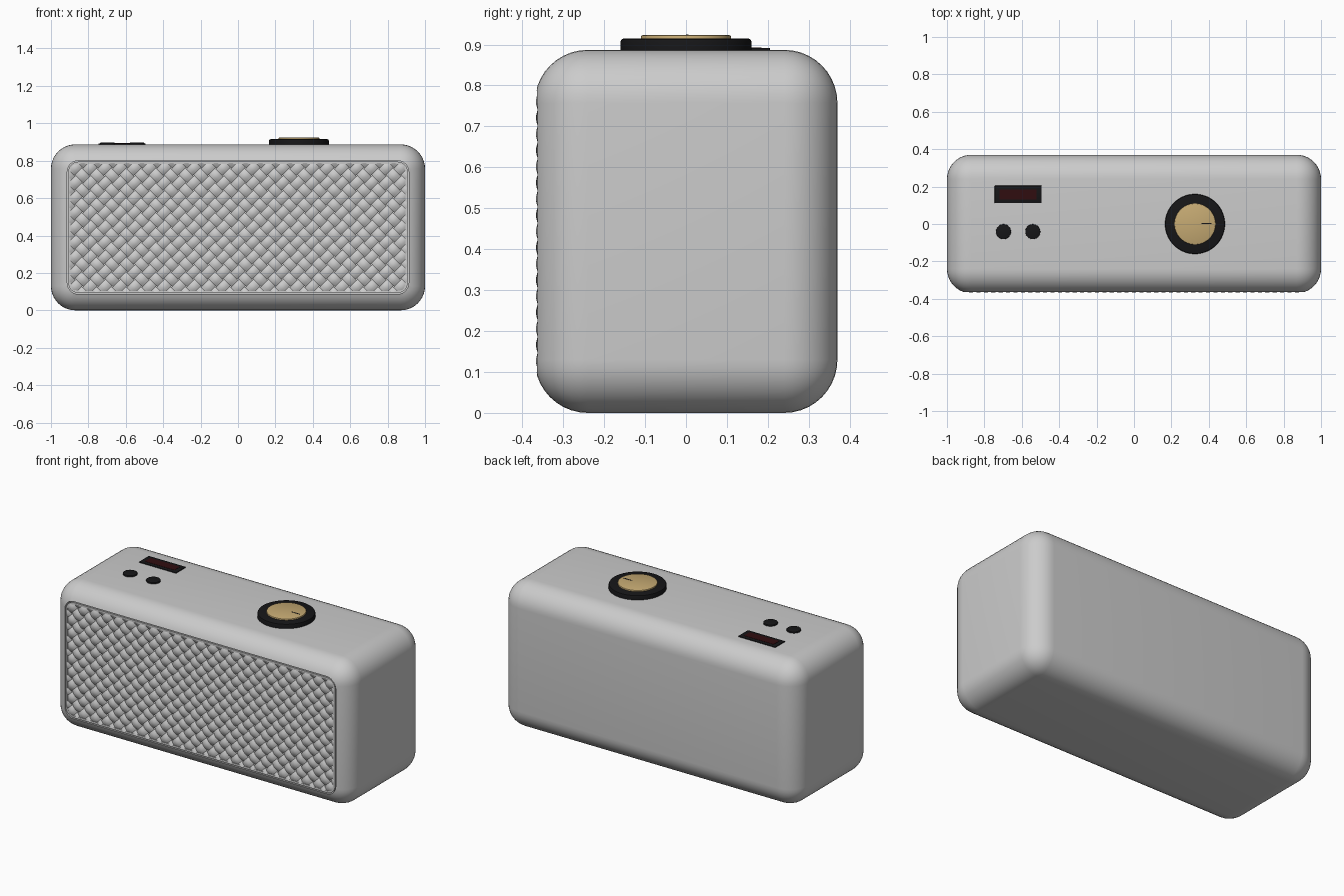
import bpy, bmesh, math
from mathutils import Vector

if "Cube" in bpy.data.objects:
    bpy.data.objects.remove(bpy.data.objects["Cube"])

W, D, H, R = 2.0, 0.74, 0.887, 0.13      # body size and edge radius
GX, GZ, ZC = 0.913, 0.357, 0.4435        # grille half sizes, centre height


def mat(name, col):
    m = bpy.data.materials.new(name)
    m.diffuse_color = (*col, 1)
    m.use_nodes = True
    m.node_tree.nodes["Principled BSDF"].inputs["Base Color"].default_value = m.diffuse_color
    return m


BLACK = mat("black", (0.008, 0.008, 0.009))
GOLD = mat("gold", (0.56, 0.40, 0.17))
RED = mat("dark_red", (0.03, 0.004, 0.005))


def finish(bm, name, material=None, angle=35):
    bmesh.ops.recalc_face_normals(bm, faces=bm.faces)
    me = bpy.data.meshes.new(name)
    bm.to_mesh(me)
    bm.free()
    ob = bpy.data.objects.new(name, me)
    bpy.context.collection.objects.link(ob)
    if material:
        me.materials.append(material)
    bpy.ops.object.select_all(action='DESELECT')
    bpy.context.view_layer.objects.active = ob
    ob.select_set(True)
    bpy.ops.object.shade_smooth_by_angle(angle=math.radians(angle))
    return ob


def box(name, c, s, bevel=0, seg=3, material=None):
    bm = bmesh.new()
    bmesh.ops.create_cube(bm, size=1)
    for v in bm.verts:
        v.co = Vector(v.co[i] * s[i] + c[i] for i in range(3))
    if bevel:
        bmesh.ops.bevel(bm, geom=bm.edges[:], offset=bevel, segments=seg,
                        profile=0.5, affect='EDGES')
    return finish(bm, name, material)


def disc(name, x, y, r, z0, z1, bevel, material):
    prof = [(0, z0), (r, z0), (r, z1 - bevel), (r - bevel * 0.3, z1 - bevel * 0.3),
            (r - bevel, z1), (0, z1)]
    bm = bmesh.new()
    vs = [bm.verts.new((x + a, y, z)) for a, z in prof]
    es = [bm.edges.new(p) for p in zip(vs, vs[1:])]
    bmesh.ops.spin(bm, geom=vs + es, cent=(x, y, 0), axis=(0, 0, 1),
                   angle=math.tau, steps=64)
    bmesh.ops.remove_doubles(bm, verts=bm.verts, dist=1e-5)
    return finish(bm, name, material)


def rounded(hx, hz, r, n=6):
    pts = []
    for k, (sx, sz) in enumerate([(1, 1), (-1, 1), (-1, -1), (1, -1)]):
        for i in range(n + 1):
            a = math.pi / 2 * (k + i / n)
            pts.append((sx * (hx - r) + r * math.cos(a), ZC + sz * (hz - r) + r * math.sin(a)))
    return pts


def loft(name, rings, closed=False):
    """Skin between (y, outline) rings; closed joins last to first, otherwise caps."""
    bm = bmesh.new()
    loops = [[bm.verts.new((x, y, z)) for x, z in o] for y, o in rings]
    pairs = list(zip(loops, loops[1:])) + ([(loops[-1], loops[0])] if closed else [])
    for a, b in pairs:
        for i in range(len(a)):
            j = (i + 1) % len(a)
            bm.faces.new((a[i], a[j], b[j], b[i]))
    if not closed:
        bm.faces.new(loops[0])
        bm.faces.new(loops[-1])
    return finish(bm, name)


# rounded body with a recess in the front
body = box("body", (0, 0, H / 2), (W, D, H), R, 10)
cutter = loft("grille_cutter", [(-0.5, rounded(GX, GZ, 0.06)), (-0.33, rounded(GX, GZ, 0.06))])
mod = body.modifiers.new("recess", 'BOOLEAN')
mod.object, mod.operation, mod.solver = cutter, 'DIFFERENCE', 'EXACT'
bpy.ops.object.select_all(action='DESELECT')
bpy.context.view_layer.objects.active = body
body.select_set(True)
bpy.ops.object.modifier_apply(modifier="recess")
bpy.data.objects.remove(cutter)
bpy.ops.object.shade_smooth_by_angle(angle=math.radians(35))

# slim frame around the grille
outer, inner = rounded(GX - 0.006, GZ - 0.006, 0.054), rounded(GX - 0.018, GZ - 0.018, 0.042)
loft("grille_frame", [(-0.33, outer), (-0.362, outer), (-0.362, inner), (-0.33, inner)], True)

# woven grille: two diagonal sets of strips passing over and under each other
S = 0.056            # strip spacing
AMP, HW, TH = 0.008, 0.025, 0.005
SUB = 6
Y0 = -0.354
bm = bmesh.new()
q = math.sqrt(0.5)
N = int(1.0 / S) + 2
section = [(-1, -0.6), (-0.5, 0.6), (0, 1), (0.5, 0.6), (1, -0.6)]
for fam in (0, 1):
    d = Vector((q, 0, q if fam == 0 else -q))
    n = Vector((-q, 0, q)) if fam == 0 else Vector((q, 0, q))
    for i in range(-N, N + 1):
        prev = None
        for k in range(-N * SUB, N * SUB + 1):
            u = k / SUB
            p = d * (u * S) + n * (i * S)
            if abs(p.x) > GX + 0.06 or abs(p.z) > GZ + 0.06:
                prev = None
                continue
            # crossings sit at integer u; the families have opposite phase
            lift = AMP * math.cos(math.pi * (u + i + fam))
            row = [bm.verts.new(p + n * (HW * a) + Vector((0, Y0 - lift - TH * b, ZC)))
                   for a, b in section]
            if prev:
                for a in range(4):
                    bm.faces.new((prev[a], prev[a + 1], row[a + 1], row[a]))
            prev = row
# trim the weave to the frame, including the corners
gx, gz = GX - 0.012, GZ - 0.012
cuts = [(sx * gx, 0, sx, 0) for sx in (1, -1)] + [(0, sz * gz, 0, sz) for sz in (1, -1)]
cuts += [(sx * (gx - 0.013), sz * (gz - 0.013), sx * q, sz * q) for sx in (1, -1) for sz in (1, -1)]
for x, z, nx, nz in cuts:
    bmesh.ops.bisect_plane(bm, geom=bm.verts[:] + bm.edges[:] + bm.faces[:], dist=1e-6,
                           plane_co=(x, 0, ZC + z), plane_no=(nx, 0, nz), clear_outer=True)
for f in [f for f in bm.faces if f.normal.y > 0]:
    f.normal_flip()
finish(bm, "grille_weave", None, 60)

# volume knob
disc("knob_base", 0.326, 0, 0.16, 0.88, 0.915, 0.008, BLACK)
disc("knob_cap", 0.326, 0, 0.11, 0.91, 0.923, 0.004, GOLD)
box("knob_pointer", (0.388, 0.003, 0.922), (0.055, 0.006, 0.004), material=BLACK)

# display and the two buttons
box("display_frame", (-0.62, 0.158, 0.886), (0.25, 0.094, 0.012), 0.002, 2, BLACK)
box("display_screen", (-0.62, 0.158, 0.889), (0.20, 0.054, 0.0085), material=RED)
for side, x in (("left", -0.698), ("right", -0.541)):
    disc("button_" + side, x, -0.041, 0.04, 0.88, 0.896, 0.003, BLACK)
